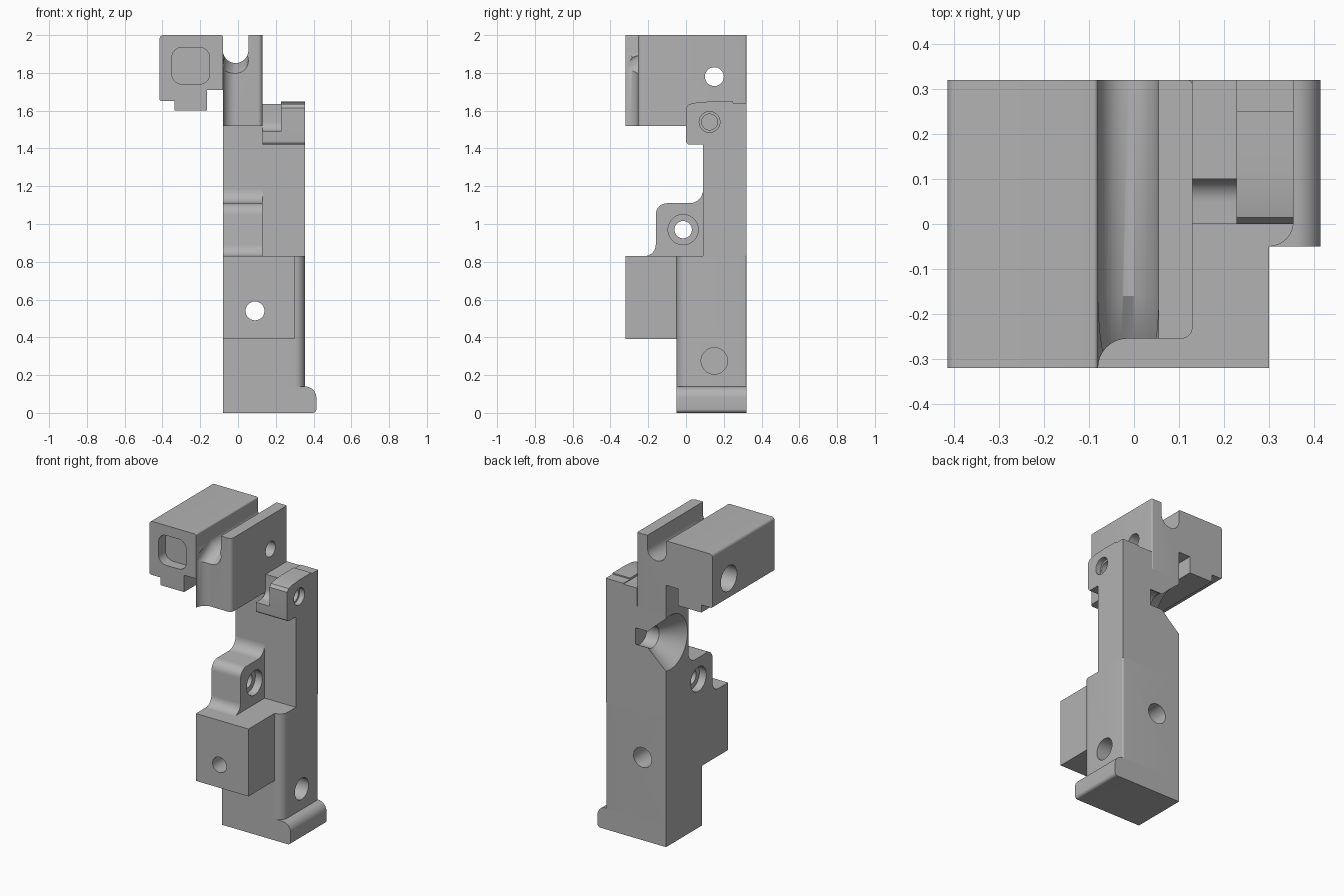
import bpy, bmesh, math
from mathutils import Vector

if "Cube" in bpy.data.objects:
    bpy.data.objects.remove(bpy.data.objects["Cube"], do_unlink=True)

grey = bpy.data.materials.new("plain grey")
grey.use_nodes = True
COLOUR = (0.45, 0.45, 0.45, 1)
grey.diffuse_color = COLOUR
grey.node_tree.nodes["Principled BSDF"].inputs["Base Color"].default_value = COLOUR


def place(axis, p, d):
    """Map a profile point and a depth along the axis to 3D."""
    return {"x": (d, p[0], p[1]), "y": (p[0], d, p[1]), "z": (p[0], p[1], d)}[axis]


def rounded(corners):
    """Outline from (u, v) or (u, v, radius) right-angle corners."""
    out = []
    for i, c in enumerate(corners):
        p = Vector(c[:2])
        if len(c) == 2:
            out.append(p)
            continue
        to_prev = (Vector(corners[i - 1][:2]) - p).normalized()
        to_next = (Vector(corners[(i + 1) % len(corners)][:2]) - p).normalized()
        centre = p + (to_prev + to_next) * c[2]
        for k in range(9):
            t = k / 8 * math.pi / 2
            out.append(centre - c[2] * (to_next * math.cos(t) + to_prev * math.sin(t)))
    return out


def loft(name, axis, start, end, a, b):
    bm = bmesh.new()
    lo = [bm.verts.new(place(axis, p, a)) for p in start]
    hi = [bm.verts.new(place(axis, p, b)) for p in end]
    bm.faces.new(lo)
    bm.faces.new(hi)
    for i in range(len(lo)):
        j = (i + 1) % len(lo)
        bm.faces.new((lo[i], lo[j], hi[j], hi[i]))
    bmesh.ops.recalc_face_normals(bm, faces=bm.faces)
    mesh = bpy.data.meshes.new(name)
    bm.to_mesh(mesh)
    bm.free()
    mesh.materials.append(grey)
    obj = bpy.data.objects.new(name, mesh)
    bpy.context.collection.objects.link(obj)
    return obj


def prism(name, axis, corners, a, b):
    pts = rounded(corners)
    return loft(name, axis, pts, pts, a, b)


def ring(c, r):
    return [(c[0] + r * math.cos(k * math.tau / 40), c[1] + r * math.sin(k * math.tau / 40))
            for k in range(40)]


def drill(axis, c, r, a, b, r_end=None):
    return loft("cutter", axis, ring(c, r), ring(c, r_end or r), a, b)


def cut(cutter, *targets):
    cutter.hide_render = True
    for obj in targets:
        mod = obj.modifiers.new("cut", "BOOLEAN")
        mod.operation = "DIFFERENCE"
        mod.solver = "EXACT"
        mod.object = cutter
        bpy.context.view_layer.objects.active = obj
        bpy.ops.object.modifier_apply(modifier=mod.name)
    bpy.data.objects.remove(cutter, do_unlink=True)


L, M, R, BACK = -0.08, 0.13, 0.355, 0.32

# Lower column, foot and front block
lower_column = prism("lower_column", "z",
                     [(L, -0.05), (R, -0.05, 0.055), (R, BACK, 0.01), (L, BACK)], 0.14, 0.83)
foot = prism("foot", "y", [(L, 0), (0.415, 0, 0.02), (0.415, 0.14, 0.06), (L, 0.14)],
             -0.05, BACK)
front_block = prism("front_block", "y", [(L, 0.39), (0.3, 0.39), (0.3, 0.83), (L, 0.83)],
                    -0.32, -0.05)

# Upper column, stepped at its top
upper_column = prism("upper_column", "y", [(L, 0.83), (R, 0.83), (R, 1.42), (M, 1.42),
                                           (M, 1.52), (L, 1.52)], 0.09, BACK)

# Pivot lug with fillets into the column and block
pivot_lug = prism("pivot_lug", "x",
                  [(0.09, 0.83), (-0.22, 0.83), (-0.16, 0.83, 0.06), (-0.16, 1.11, 0.06),
                   (0.09, 1.11, 0.07), (0.09, 1.18)], L, M)

# Clamp jaw beside the rail, with its stepped root
clamp_jaw = prism("clamp_jaw", "x",
                  [(0, 1.42, 0.02), (BACK, 1.42), (BACK, 1.64), (0.25, 1.64), (0.25, 1.648),
                   (0.12, 1.648), (0.05, 1.642), (0.015, 1.634), (0, 1.615)], 0.228, R)
clamp_root = prism("clamp_root", "x",
                   [(0, 1.42, 0.02), (BACK, 1.42), (BACK, 1.635), (0.1, 1.635),
                    (0.1, 1.49, 0.05), (0, 1.49)], M, 0.228)

# Grooved rail with a flared front
rail = prism("rail", "z", [(L, BACK), (L, -0.32), (L, -0.255, 0.065), (M, -0.255, 0.025),
                           (M, BACK, 0.01)], 1.52, 2)
# Remove the flare's zero-width spur
bm = bmesh.new()
bm.from_mesh(rail.data)
bmesh.ops.remove_doubles(bm, verts=bm.verts, dist=0.0005)
bm.to_mesh(rail.data)
bm.free()

# Side box with a keyed underside
side_box = prism("side_box", "y",
                 [(-0.415, 2, 0.02), (-0.415, 1.65, 0.01), (-0.335, 1.65), (-0.335, 1.6),
                  (-0.165, 1.6), (-0.165, 1.71), (L, 1.71), (L, 2, 0.01)], -0.32, BACK)

# Groove along the rail and its sloping mouth
cut(prism("cutter", "y", [(-0.09, 2.05), (-0.09, 1.92), (L, 1.92), (L, 1.852, 0.067),
                          (0.055, 1.852, 0.067), (0.055, 2.05)], -0.4, 0.4), rail)
cut(loft("cutter", "y", ring((-0.0125, 1.925), 0.067), ring((-0.0125, 1.78), 0.067),
         -0.15, -0.4), rail)

# Rounded pocket in the side box
cut(prism("cutter", "y", [(-0.35, 1.74, 0.055), (-0.15, 1.74, 0.055), (-0.15, 1.935, 0.055),
                          (-0.35, 1.935, 0.055)], -0.4, -0.25), side_box)

# Cross hole through the box and rail
cut(drill("x", (0.15, 1.78), 0.05, -0.5, 0.2), side_box, rail)
cut(drill("x", (0.15, 1.78), 0.083, -0.5, -0.12), side_box)

# Pivot hole, counterbored on both sides
cut(drill("x", (-0.015, 0.97), 0.046, -0.2, 0.2), pivot_lug)
for a, b in ((-0.2, L + 0.05), (M - 0.05, 0.2)):
    cut(drill("x", (-0.015, 0.97), 0.08, a, b), pivot_lug)

# Clamp screw hole
cut(drill("x", (0.125, 1.54), 0.055, 0.32, 0.4), clamp_jaw)
cut(drill("x", (0.125, 1.54), 0.042, 0.25, 0.4), clamp_jaw)

# Blind side hole and front-to-back hole
cut(drill("x", (0.15, 0.275), 0.07, 0.2, 0.4), lower_column)
cut(drill("y", (0.09, 0.54), 0.05, -0.4, 0.4), front_block, lower_column)
cut(drill("y", (0.09, 0.54), 0.065, 0.1, 0.4), lower_column)

# Conical recess breaking through the back corner
cut(drill("x", (0.275, 1.32), 0.185, -0.09, 0.05, 0.07), upper_column)
cut(drill("x", (0.275, 1.32), 0.07, 0.0, 0.14), upper_column)

# Smooth the curves and keep the edges sharp
bpy.ops.object.select_all(action="DESELECT")
for obj in (lower_column, foot, front_block, upper_column, pivot_lug, clamp_jaw, clamp_root,
            rail, side_box):
    obj.select_set(True)
bpy.context.view_layer.objects.active = rail
bpy.ops.object.shade_smooth_by_angle(angle=math.radians(30))
